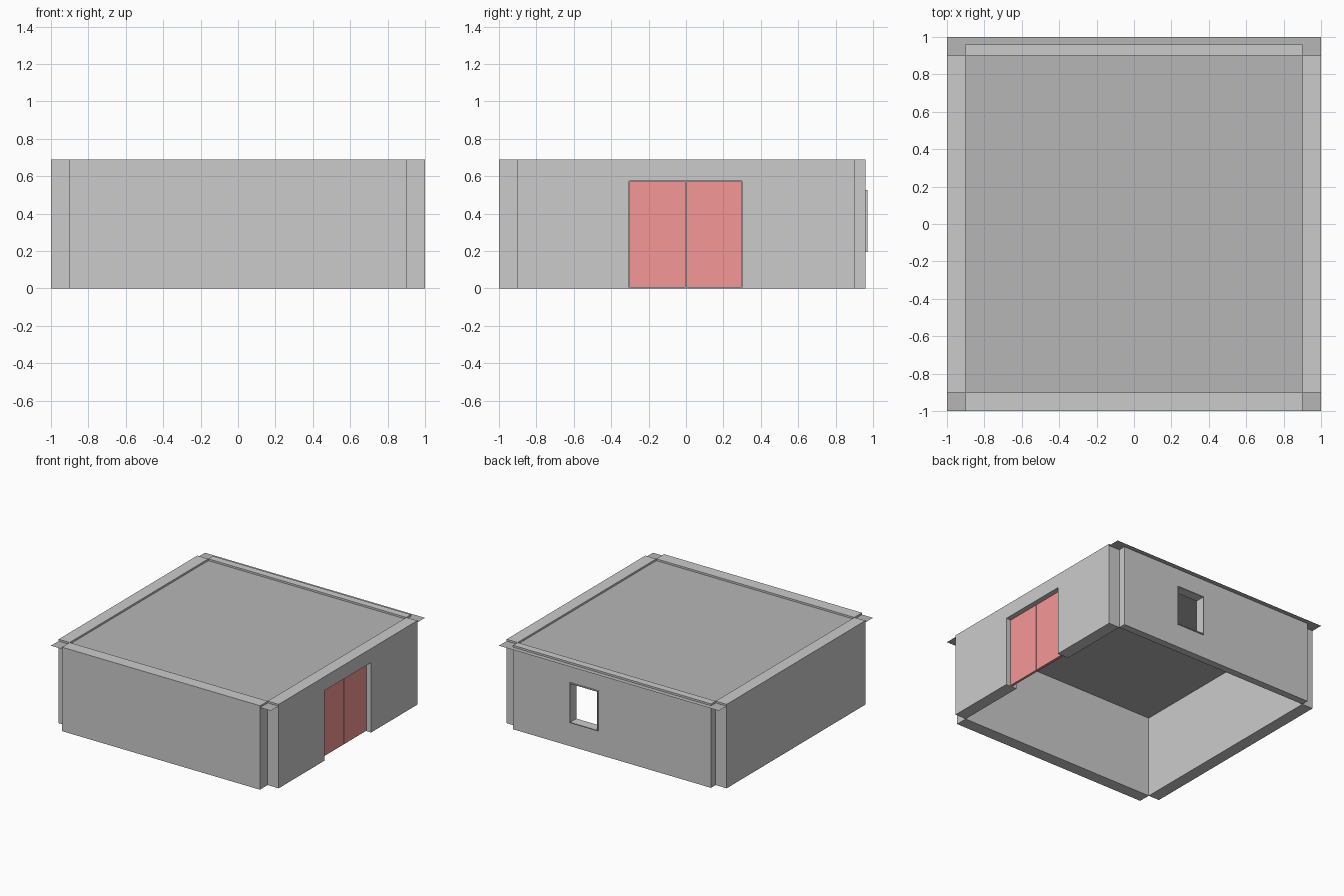
import bpy

if "Cube" in bpy.data.objects:
    bpy.data.objects.remove(bpy.data.objects["Cube"])

H = 0.69  # wall height


def material(name, rgb):
    m = bpy.data.materials.new(name)
    m.diffuse_color = (*rgb, 1)
    m.use_nodes = True
    m.node_tree.nodes["Principled BSDF"].inputs["Base Color"].default_value = m.diffuse_color
    return m


def box(name, x, y, z, mat=None):
    """Box from (min, max) pairs on each axis."""
    bpy.ops.mesh.primitive_cube_add(size=1)
    o = bpy.context.object
    o.name = name
    for v in o.data.vertices:
        v.co = [r[1] if c > 0 else r[0] for c, r in zip(v.co, (x, y, z))]
    if mat:
        o.data.materials.append(mat)
    return o


def cut(target, x, y, z):
    """Cut a box-shaped opening through the target."""
    cutter = box("cutter", x, y, z)
    cutter.hide_render = True
    mod = target.modifiers.new("opening", 'BOOLEAN')
    mod.operation = 'DIFFERENCE'
    mod.solver = 'EXACT'
    mod.object = cutter
    bpy.context.view_layer.objects.active = target
    bpy.ops.object.modifier_apply(modifier=mod.name)
    bpy.data.objects.remove(cutter, do_unlink=True)


red = material("door_red", (0.92, 0.31, 0.31))
dark = material("roof_dark", (0.47, 0.47, 0.47))

# Walls, leaving the four corners notched
box("front_wall", (-0.9, 0.9), (-1, -0.9), (0, H))
box("left_wall", (-1, -0.9), (-0.9, 0.9), (0, H))
right_wall = box("right_wall", (0.9, 1), (-0.9, 0.9), (0, H))
back_wall = box("back_wall", (-0.9, 0.9), (0.9, 0.96), (0, H))

# Door opening with two recessed door leaves
cut(right_wall, (0.8, 1.1), (-0.305, 0.3), (-0.1, 0.575))
for name, y in (("door_front_leaf", (-0.303, -0.002)), ("door_back_leaf", (0.002, 0.298))):
    box(name, (0.94, 0.96), y, (0.006, 0.572), red)

# Window opening lined by a thin frame that stands slightly proud
wx, wz = (0.125, 0.38), (0.195, 0.525)
cut(back_wall, wx, (0.8, 1.1), wz)
frame = box("window_frame", wx, (0.89, 0.97), wz)
t = 0.007
cut(frame, (wx[0] + t, wx[1] - t), (0.8, 1.1), (wz[0] + t, wz[1] - t))

# Flat sheet roof set just below the wall tops, reaching out over the corners
bpy.ops.mesh.primitive_plane_add(size=2, location=(0, 0, H - 0.015))
roof = bpy.context.object
roof.name = "roof"
roof.data.materials.append(dark)
